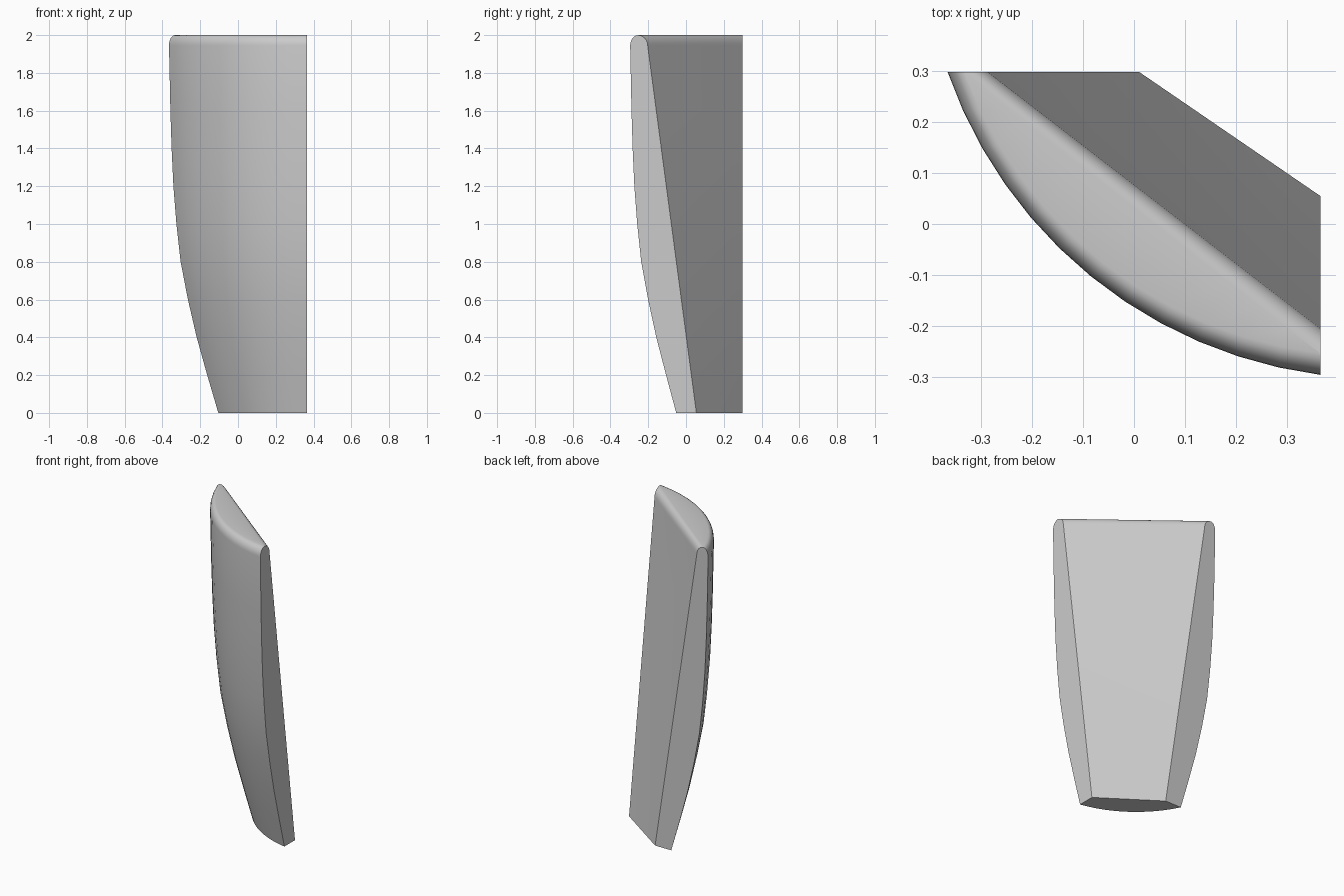
import bpy, bmesh
from math import sin, cos, asin, acos, pi, radians

if "Cube" in bpy.data.objects:
    bpy.data.objects.remove(bpy.data.objects["Cube"], do_unlink=True)

SIDE_X, SIDE_Y = 0.365, 0.298      # planes of the two cut ends
AX, AY = 0.48, 0.592               # axis of the curved front
TOP, ROUND = 2.0, 0.055            # height and depth of the rounded top
ARC, FILLET = 12, 6

# Front profile: height and radius about the axis
PROFILE = [(0, .654), (.2, .707), (.4, .758), (.6, .801), (.8, .837),
           (1.0, .858), (1.2, .873), (1.4, .882), (1.6, .888), (TOP - ROUND, .895)]


def lerp(a, b, t):
    return a + (b - a) * t


def front_point(t, r, z):
    start = asin((AY - SIDE_Y) / r)
    end = acos((AX - SIDE_X) / r)
    a = lerp(start, end, t)
    return (AX - r * cos(a), AY - r * sin(a), z)


def back_point(t, z, inset):
    f = min(z / (TOP - ROUND), 1)
    left = lerp(0.01, -0.285, f) - inset * 1.64
    right = lerp(0.055, -0.203, f) - inset * 1.27
    return (lerp(left, SIDE_X, t), lerp(SIDE_Y, right, t), z)


def section(t):
    """Closed outline at one step along the arc: up the front, down the back."""
    inset = lerp(0.03, 0.042, t)
    steps = [pi / 2 * i / FILLET for i in range(1, FILLET + 1)]
    curve = [(inset * (1 - cos(a)), TOP - ROUND * (1 - sin(a))) for a in steps]
    points = [front_point(t, r, z) for z, r in PROFILE]
    points += [front_point(t, PROFILE[-1][1] - d, z) for d, z in curve]
    points += [back_point(t, z, d) for d, z in reversed(curve)]
    points += [back_point(t, z, 0) for z, r in reversed(PROFILE)]
    return points


# Curved panel: sections skinned together, then closed at both ends
bm = bmesh.new()
rings = [[bm.verts.new(p) for p in section(i / ARC)] for i in range(ARC + 1)]
count = len(rings[0])
for a, b in zip(rings, rings[1:]):
    for j in range(count - 1):
        bm.faces.new((a[j], b[j], b[j + 1], a[j + 1]))
bm.faces.new(rings[0])
bm.faces.new(rings[-1])
bm.faces.new([r[0] for r in rings] + [r[-1] for r in reversed(rings)])
bmesh.ops.recalc_face_normals(bm, faces=bm.faces)
mesh = bpy.data.meshes.new("curved_panel")
bm.to_mesh(mesh)
bm.free()

panel = bpy.data.objects.new("curved_panel", mesh)
bpy.context.collection.objects.link(panel)

# Plain grey finish
grey = bpy.data.materials.new("light_grey")
grey.use_nodes = True
colour = (0.6, 0.6, 0.6, 1)
grey.diffuse_color = colour
grey.node_tree.nodes["Principled BSDF"].inputs["Base Color"].default_value = colour
mesh.materials.append(grey)

bpy.ops.object.select_all(action='DESELECT')
panel.select_set(True)
bpy.context.view_layer.objects.active = panel
bpy.ops.object.shade_smooth_by_angle(angle=radians(35))
